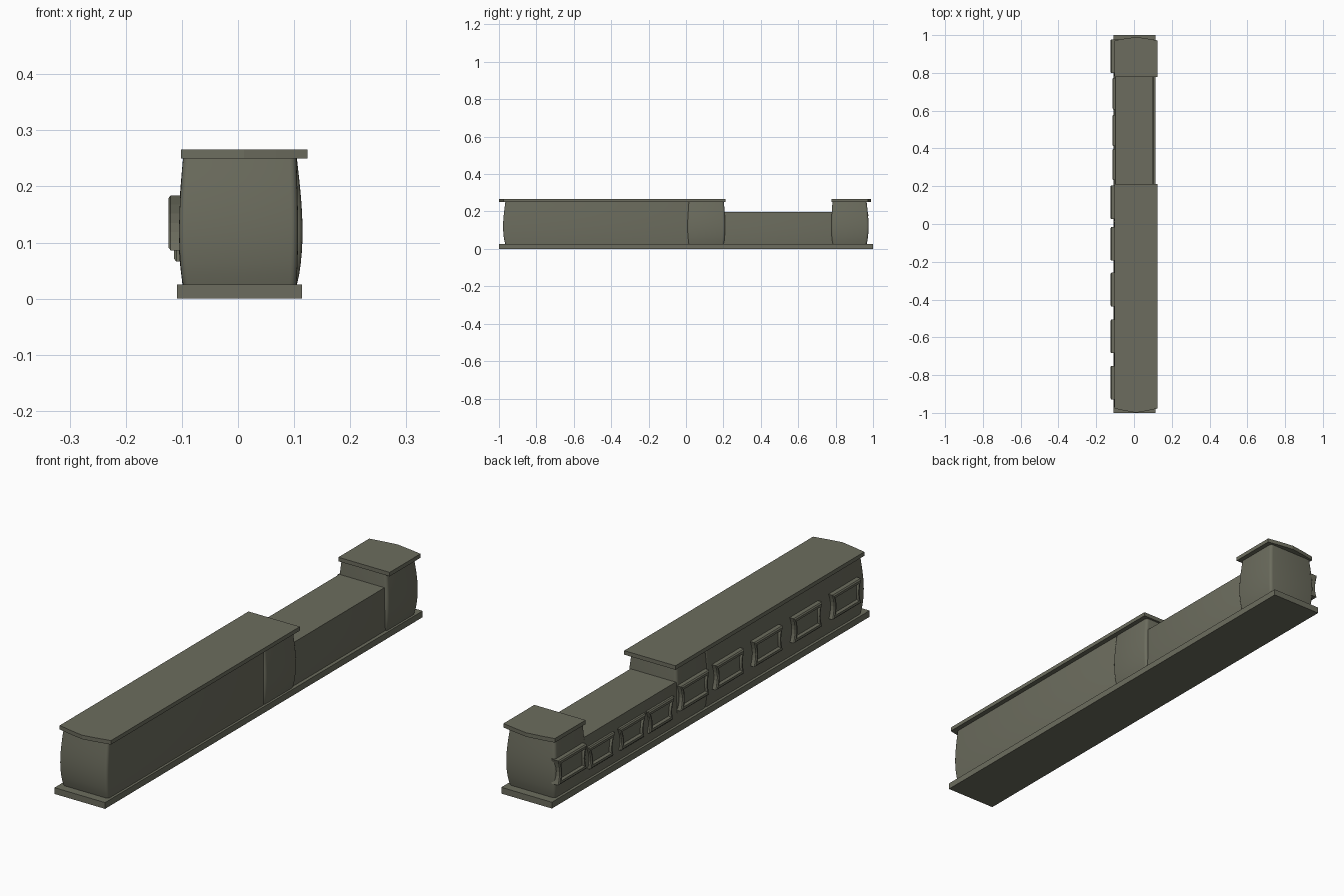
import bpy, math

if "Cube" in bpy.data.objects:
    bpy.data.objects.remove(bpy.data.objects["Cube"])

stone = bpy.data.materials.new("olive_grey")
stone.diffuse_color = (0.15, 0.152, 0.112, 1)
stone.use_nodes = True
stone.node_tree.nodes["Principled BSDF"].inputs["Base Color"].default_value = stone.diffuse_color


def make(name, verts, faces, smooth=False):
    me = bpy.data.meshes.new(name)
    me.from_pydata(verts, [], faces)
    me.materials.append(stone)
    ob = bpy.data.objects.new(name, me)
    bpy.context.collection.objects.link(ob)
    bpy.ops.object.select_all(action='DESELECT')
    bpy.context.view_layer.objects.active = ob
    ob.select_set(True)
    bpy.ops.object.mode_set(mode='EDIT')
    bpy.ops.mesh.select_all(action='SELECT')
    bpy.ops.mesh.normals_make_consistent(inside=False)
    bpy.ops.object.mode_set(mode='OBJECT')
    if smooth:
        bpy.ops.object.shade_smooth_by_angle(angle=math.radians(35))
    return ob


def stack(name, rings, smooth=False):
    """Skin a list of equal-length closed rings and cap both ends."""
    n = len(rings[0])
    faces = [tuple(range(n)), tuple(range((len(rings) - 1) * n, len(rings) * n))]
    for r in range(len(rings) - 1):
        for i in range(n):
            j = (i + 1) % n
            faces.append((r * n + i, r * n + j, (r + 1) * n + j, (r + 1) * n + i))
    return make(name, [p for ring in rings for p in ring], faces, smooth)


def barrel(name, x0, x1, y0, y1, z0, z1, left, right, front, back, rad=0.012):
    """Rounded block whose walls swell outward by the given amounts."""
    rings = []
    for k in range(13):
        t = k / 12
        b = math.sin(math.pi * t ** 0.8)
        ax, bx = x0 - left * b, x1 + right * b
        ay, by = y0 - front * b, y1 + back * b
        ring = []
        corners = ((bx - rad, by - rad), (ax + rad, by - rad),
                   (ax + rad, ay + rad), (bx - rad, ay + rad))
        for c, (cx, cy) in enumerate(corners):
            for s in range(5):
                a = math.pi / 2 * (c + s / 4)
                ring.append((cx + rad * math.cos(a), cy + rad * math.sin(a),
                             z0 + (z1 - z0) * t))
        rings.append(ring)
    return stack(name, rings, True)


def roof(name, y0, y1, tip):
    """Flat slab with one slightly pointed end (tip sign gives the end)."""
    x0, x1 = -0.102, 0.124
    end, other = (y1, y0) if tip > 0 else (y0, y1)
    pts = [(x0, other)]
    for t, d in ((0, 0), (0.25, 0.55), (0.5, 1), (0.75, 0.55), (1, 0)):
        pts.append((x0 + (x1 - x0) * t, end + tip * d))
    pts.append((x1, other))
    return stack(name, [[(x, y, z) for x, y in pts] for z in (0.25, 0.266)])


def window(name, yc, w, z0, z1, depth, taper):
    """Raised frame with pinched jambs around a recessed pane, facing -x."""
    h = z1 - z0

    def loop(x, m, pinch):
        pts = []
        for side in (1, -1):
            for s in range(7):
                t = s / 6 if side > 0 else 1 - s / 6
                half = w / 2 - m - taper * (1 - t) - pinch * math.sin(math.pi * t)
                pts.append((x, yc + side * half, z0 + m + (h - 2 * m) * t))
        return pts
    return stack(name, [loop(-0.09, 0, 0.010), loop(-depth + 0.004, 0, 0.010),
                        loop(-depth, 0.005, 0.009), loop(-depth, 0.014, 0.005),
                        loop(-depth + 0.009, 0.019, 0.002)])


# plinth
stack("plinth", [[(-0.109, -1, z), (0.114, -1, z), (0.114, 1, z), (-0.109, 1, z)]
                 for z in (0, 0.025)])

# bodies
barrel("long_hall", -0.098, 0.104, -0.966, 0.02, 0.025, 0.25, 0.007, 0.003, 0.012, 0)
barrel("middle_tower", -0.098, 0.105, 0.012, 0.203, 0.025, 0.25, 0.008, 0.010, 0.004, 0.006)
barrel("low_hall", -0.099, 0.1, 0.19, 0.80, 0.025, 0.198, 0.004, 0.003, 0, 0, 0.006)
barrel("end_tower", -0.098, 0.105, 0.783, 0.966, 0.025, 0.25, 0.008, 0.010, 0.006, 0.010)

# roofs
roof("long_roof", -0.977, 0.212, -0.022)
roof("end_tower_roof", 0.778, 0.972, 0.018)

# windows on the left side
for i, yc in enumerate((0.115, -0.105, -0.347, -0.595, -0.84, 0.888)):
    window(f"tall_window_{i}", yc, 0.178, 0.086, 0.184, 0.124, 0)
for i, yc in enumerate((0.69, 0.495, 0.315)):
    window(f"low_window_{i}", yc, 0.165, 0.066, 0.155, 0.114, 0.008)
